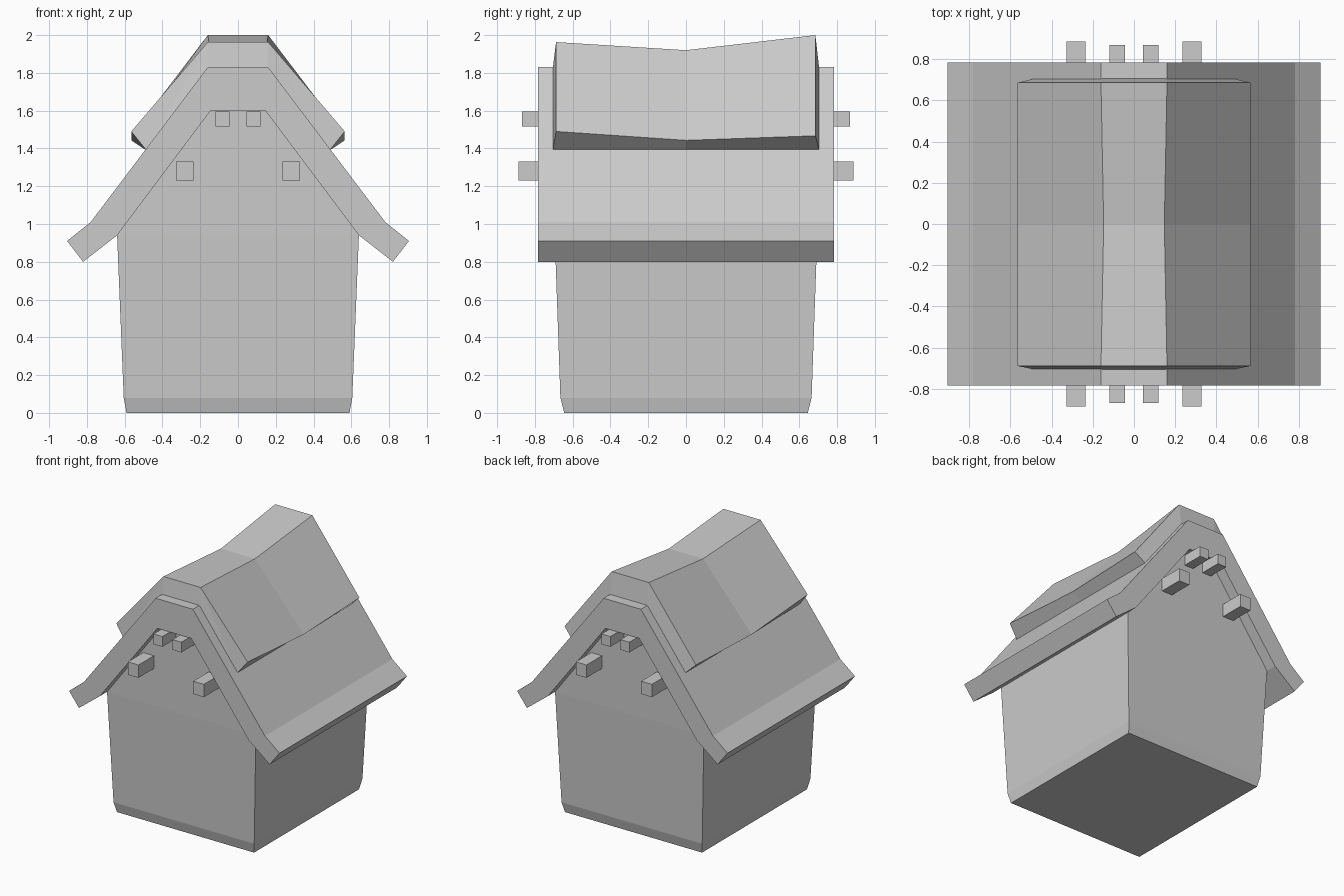
import bpy, bmesh

cube = bpy.data.objects.get("Cube")
if cube:
    bpy.data.objects.remove(cube, do_unlink=True)

# Single plain grey
GREY = (0.6, 0.6, 0.6, 1)
mat = bpy.data.materials.new("plain_grey")
mat.use_nodes = True
mat.diffuse_color = GREY
mat.node_tree.nodes["Principled BSDF"].inputs["Base Color"].default_value = GREY


def loft(name, rings, closed=False):
    """Skin a run of equal-length rings and cap both ends."""
    bm = bmesh.new()
    loops = [[bm.verts.new(p) for p in ring] for ring in rings]
    n = len(loops[0])
    for a, b in zip(loops, loops[1:]):
        for i in range(n):
            j = (i + 1) % n
            bm.faces.new((a[i], a[j], b[j], b[i]))
    bm.faces.new(loops[0])
    bm.faces.new(loops[-1])
    # Split the concave end caps cleanly
    bmesh.ops.triangulate(bm, faces=[f for f in bm.faces if len(f.verts) > 4])
    bmesh.ops.recalc_face_normals(bm, faces=bm.faces)
    mesh = bpy.data.meshes.new(name)
    bm.to_mesh(mesh)
    bm.free()
    obj = bpy.data.objects.new(name, mesh)
    bpy.context.collection.objects.link(obj)
    mesh.materials.append(mat)
    return obj


def mirrored(half):
    """Complete a right-hand outline with its left-hand mirror."""
    return half + [(-x, *rest) for x, *rest in reversed(half)]


def rectangle(x, y, z):
    return [(-x, -y, z), (x, -y, z), (x, y, z), (-x, y, z)]


# Walls flare outward, then close into a gable under the roof
loft("house_walls", [rectangle(*s) for s in (
    (0.59, 0.645, 0), (0.605, 0.665, 0.08), (0.64, 0.695, 0.94), (0.15, 0.70, 1.6))])

# Main roof with kicked-out eaves
roof_half = [(0.16, 1.83), (0.78, 1.01), (0.905, 0.91),
             (0.82, 0.80), (0.64, 0.94), (0.145, 1.6)]
loft("main_roof", [[(x, y, z) for x, z in mirrored(roof_half)] for y in (-0.783, 0.783)])


# Sagging upper roof layer
def cap_ring(y_out, y_in, top_x, top_z, edge_z):
    return mirrored([(top_x, y_out, top_z), (0.565, y_out, edge_z),
                     (0.485, y_in, 1.39), (0.155, y_in, 1.825)])


loft("upper_roof", [cap_ring(-0.688, -0.705, 0.16, 1.963, 1.49),
                    cap_ring(0, 0, 0.147, 1.92, 1.443),
                    cap_ring(0.685, 0.705, 0.16, 2.0, 1.467)])

# Beams running through both gables
for side, label in ((1, "left"), (-1, "right")):
    for kind, x, z, w, h, reach in (("upper", 0.082, 1.555, 0.038, 0.04, 0.867),
                                    ("lower", 0.281, 1.28, 0.046, 0.05, 0.886)):
        loft(f"{kind}_beam_{label}", [
            [(side * x + sx * w, y, z + sz * h)
             for sx, sz in ((-1, -1), (1, -1), (1, 1), (-1, 1))]
            for y in (-reach, reach)])
